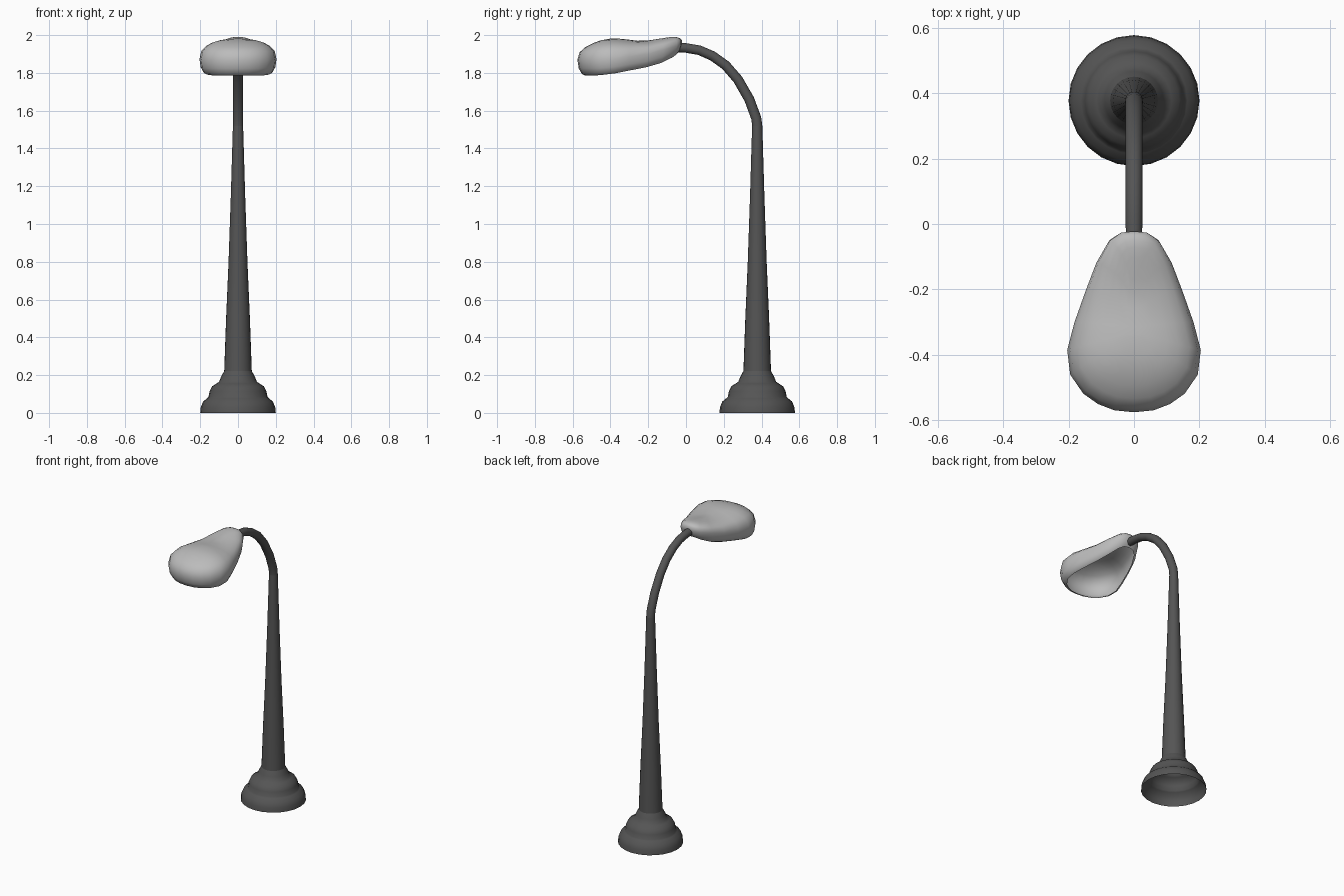
import bpy, bmesh, math
from mathutils import Vector

if "Cube" in bpy.data.objects:
    bpy.data.objects.remove(bpy.data.objects["Cube"])

POLE_Y = 0.377


def material(name, value):
    m = bpy.data.materials.new(name)
    m.diffuse_color = (value, value, value, 1)
    m.use_nodes = True
    m.node_tree.nodes["Principled BSDF"].inputs["Base Color"].default_value = m.diffuse_color
    return m


def finish(name, bm, mat, angle):
    bmesh.ops.recalc_face_normals(bm, faces=bm.faces)
    mesh = bpy.data.meshes.new(name)
    bm.to_mesh(mesh)
    bm.free()
    ob = bpy.data.objects.new(name, mesh)
    bpy.context.collection.objects.link(ob)
    mesh.materials.append(mat)
    bpy.ops.object.select_all(action='DESELECT')
    ob.select_set(True)
    bpy.context.view_layer.objects.active = ob
    bpy.ops.object.shade_smooth_by_angle(angle=math.radians(angle))
    return ob


def skin(bm, rings):
    n = len(rings[0])
    for a, b in zip(rings, rings[1:]):
        for i in range(n):
            j = (i + 1) % n
            bm.faces.new((a[i], a[j], b[j], b[i]))


def tube(name, stations, sides, mat, angle=50):
    """Open round tube in the YZ plane; a station is (y, z, radius, tilt)."""
    bm = bmesh.new()
    rings = []
    for y, z, r, tilt in stations:
        t = math.radians(tilt)
        ring = []
        for i in range(sides):
            a = 2 * math.pi * i / sides
            d = r * math.sin(a)
            ring.append(bm.verts.new((r * math.cos(a), y + d * math.cos(t), z + d * math.sin(t))))
        rings.append(ring)
    skin(bm, rings)
    return finish(name, bm, mat, angle)


def interp(points, y):
    if y <= points[0][0]:
        return points[0][1]
    for (y0, v0), (y1, v1) in zip(points, points[1:]):
        if y <= y1:
            return v0 + (v1 - v0) * (y - y0) / (y1 - y0)
    return points[-1][1]


dark = material("dark_grey", 0.09)
light = material("light_grey", 0.5)

# Stepped hollow base
base = [(0.2, 0), (0.197, 0.03), (0.185, 0.06), (0.163, 0.078), (0.156, 0.085), (0.15, 0.115),
        (0.138, 0.14), (0.115, 0.155), (0.1, 0.165), (0.09, 0.19), (0.073, 0.222)]
tube("base", [(POLE_Y, z, r, 0) for r, z in base], 24, dark)

# Tapered pole
pole = [(0.073, 0.222), (0.063, 0.5), (0.05, 0.8), (0.038, 1.15), (0.027, 1.52)]
tube("pole", [(POLE_Y, z, r, 0) for r, z in pole], 24, dark)

# Curved arm, bending forward into the shade
arm = [(POLE_Y, 1.52), (0.372, 1.56), (0.335, 1.66), (0.275, 1.765), (0.21, 1.84),
       (0.14, 1.89), (0.07, 1.92), (0.0, 1.932), (-0.06, 1.935)]
stations = []
for i, (y, z) in enumerate(arm):
    y0, z0 = arm[max(i - 1, 0)]
    y1, z1 = arm[min(i + 1, len(arm) - 1)]
    tilt = 0 if i == 0 else math.degrees(math.atan2(y0 - y1, z1 - z0))
    stations.append((y, z, 0.027 - 0.002 * i / 8, tilt))
tube("arm", stations, 24, dark)

# Teardrop shade, open underneath: outline is (half width, y) from front to back
outline = [(0, -0.575), (0.06, -0.569), (0.11, -0.55), (0.155, -0.518), (0.195, -0.46), (0.204, -0.385),
           (0.182, -0.3), (0.147, -0.2), (0.115, -0.115), (0.075, -0.045), (0.04, -0.022), (0, -0.018)]
top_z = [(-0.575, 1.97), (-0.43, 1.987), (-0.33, 1.98), (-0.23, 1.967), (-0.12, 1.985), (-0.02, 2.01)]
mid_z = [(-0.575, 1.87), (-0.39, 1.872), (-0.2, 1.9), (-0.02, 1.95)]
rim_z = [(-0.53, 1.785), (-0.47, 1.786), (-0.38, 1.797), (-0.2, 1.832), (-0.1, 1.862), (-0.04, 1.905)]
CENTRE = -0.33
half = outline + [(-x, y) for x, y in outline[-2:0:-1]]
n = len(half)


def shade_ring(bm, scale, back_scale, height):
    ring = []
    for x, y in half:
        yy = CENTRE + (y - CENTRE) * (back_scale if y > CENTRE else scale)
        m = interp(mid_z, yy)
        target = interp(top_z if height > 0 else rim_z, yy)
        ring.append(bm.verts.new((x * scale, yy, m + (target - m) * abs(height))))
    return ring


bm = bmesh.new()
rings = [shade_ring(bm, 0.82, 0.9, -1), shade_ring(bm, 0.9, 0.925, -0.9),
         shade_ring(bm, 0.97, 0.96, -0.55), shade_ring(bm, 1, 0.985, 0)]
for deg in (18, 34, 48, 60, 72, 83):
    p = math.radians(deg)
    rings.append(shade_ring(bm, math.cos(p), math.cos(p) ** 0.27, math.sin(p) ** 0.8))
skin(bm, rings)
# close the crown by joining left and right points of the last ring
last = rings[-1]
for i in range(n // 2):
    loop = [last[i], last[i + 1], last[(n - i - 1) % n], last[(n - i) % n]]
    bm.faces.new(list(dict.fromkeys(loop)))
finish("lamp_shade", bm, light, 60)
